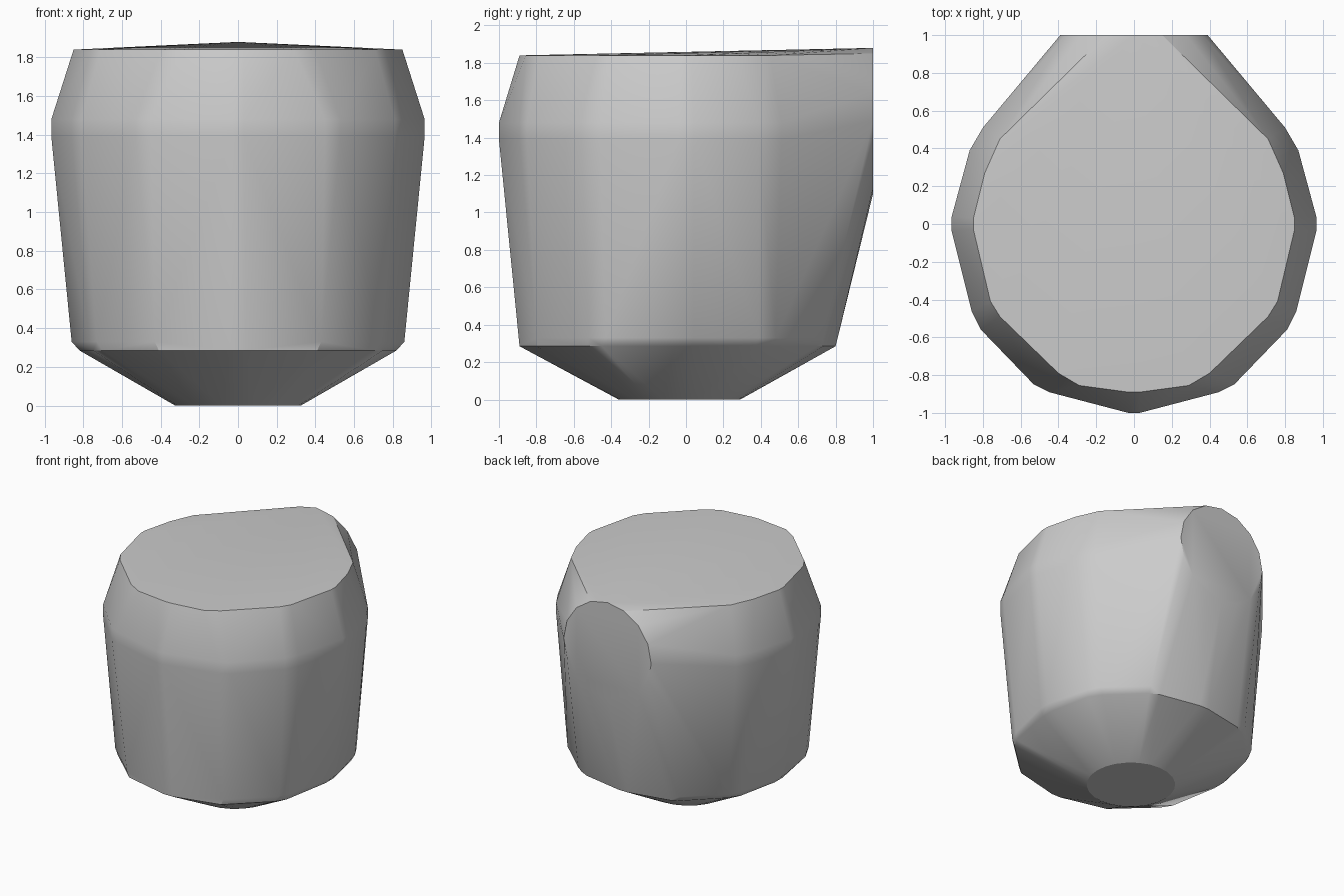
import bpy, bmesh, math

if "Cube" in bpy.data.objects:
    bpy.data.objects.remove(bpy.data.objects["Cube"])

bm = bmesh.new()

# half outlines, mirrored across x
def ring(points, z):
    for x, y in points:
        for s in ((1, -1) if x else (1,)):
            bm.verts.new((s * x, y, z))

# round foot
for i in range(24):
    a = i * math.tau / 24
    bm.verts.new((0.325 * math.cos(a), -0.035 + 0.325 * math.sin(a), 0))

# lower edge and its small bevel
ring([(0.04, -0.89), (0.41, -0.80), (0.70, -0.53), (0.75, -0.45), (0.82, -0.06), (0.82, 0.04),
      (0.75, 0.37), (0.69, 0.46), (0.44, 0.70), (0.37, 0.735), (0.04, 0.80)], 0.285)
ring([(0.43, -0.80), (0.73, -0.52), (0.77, -0.43), (0.86, -0.04), (0.86, 0.04),
      (0.77, 0.39), (0.72, 0.48), (0.45, 0.73), (0.04, 0.81)], 0.33)

# widest belt
belt = [(0.03, -1.0), (0.45, -0.89), (0.53, -0.85), (0.81, -0.56), (0.86, -0.46),
        (0.965, -0.04), (0.965, 0.04), (0.87, 0.39), (0.80, 0.51)]
ring(belt, 1.39)
ring(belt, 1.48)

# top rim
ring([(0.03, -0.89), (0.29, -0.855), (0.40, -0.79), (0.71, -0.49), (0.76, -0.41), (0.85, -0.03),
      (0.85, 0.03), (0.79, 0.27), (0.71, 0.45)], 1.84)

# round flat at the back
for i in range(16):
    a = i * math.tau / 16
    bm.verts.new((0.39 * math.sin(a), 1.0, 1.49 + 0.39 * math.cos(a)))

# wrap everything in one convex shell
hull = bmesh.ops.convex_hull(bm, input=bm.verts)
extra = {v for v in hull["geom_interior"] + hull["geom_unused"]
         if isinstance(v, bmesh.types.BMVert)}
bmesh.ops.delete(bm, geom=list(extra), context='VERTS')
bmesh.ops.dissolve_limit(bm, angle_limit=math.radians(0.5), verts=bm.verts, edges=bm.edges)
bmesh.ops.recalc_face_normals(bm, faces=bm.faces)

mesh = bpy.data.meshes.new("faceted_body")
bm.to_mesh(mesh)
bm.free()
body = bpy.data.objects.new("faceted_body", mesh)
bpy.context.collection.objects.link(body)
bpy.context.view_layer.objects.active = body
body.select_set(True)
bpy.ops.object.shade_smooth_by_angle(angle=math.radians(25))
